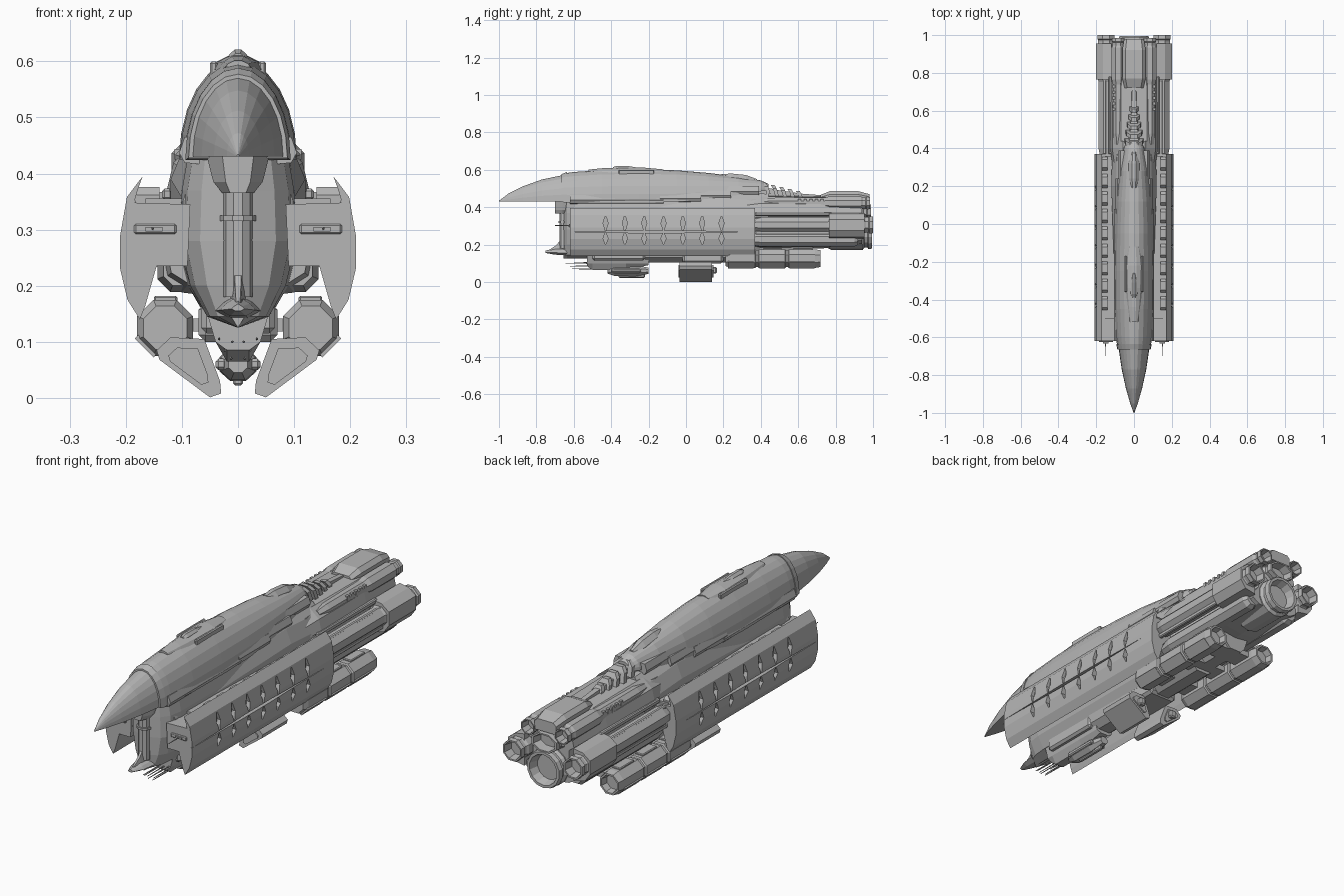
import bpy, bmesh, math

if "Cube" in bpy.data.objects:
    bpy.data.objects.remove(bpy.data.objects["Cube"])

grey = bpy.data.materials.new("hull grey")
grey.diffuse_color = (0.47, 0.47, 0.47, 1)
grey.use_nodes = True
grey.node_tree.nodes["Principled BSDF"].inputs["Base Color"].default_value = grey.diffuse_color


def mesh(name, verts, faces, mirror=False):
    bm = bmesh.new()
    vs = [bm.verts.new(v) for v in verts]
    for f in faces:
        bm.faces.new([vs[i] for i in f])
    bmesh.ops.remove_doubles(bm, verts=bm.verts, dist=1e-5)
    bmesh.ops.recalc_face_normals(bm, faces=bm.faces)
    me = bpy.data.meshes.new(name)
    bm.to_mesh(me)
    bm.free()
    me.materials.append(grey)
    ob = bpy.data.objects.new(name, me)
    bpy.context.collection.objects.link(ob)
    if mirror:
        ob.modifiers.new("mirror", 'MIRROR').use_mirror_merge = False
    return ob


def loft(name, rings, mirror=False):
    n, m = len(rings[0]), len(rings)
    verts = [p for r in rings for p in r]
    faces = [(k*n+i, k*n+(i+1) % n, (k+1)*n+(i+1) % n, (k+1)*n+i)
             for k in range(m-1) for i in range(n)]
    faces += [tuple(range(n)), tuple(range((m-1)*n, m*n))]
    return mesh(name, verts, faces, mirror)


def prism(name, prof, y0, y1, mirror=False):
    return loft(name, [[(x, y, z) for x, z in prof] for y in (y0, y1)], mirror)


def box(name, x0, x1, y0, y1, z0, z1, mirror=False, bevel=0.0):
    ob = prism(name, [(x0, z0), (x1, z0), (x1, z1), (x0, z1)], y0, y1, mirror)
    if bevel:
        b = ob.modifiers.new("bevel", 'BEVEL')
        b.width, b.segments = bevel, 1
    return ob


def tube(name, x, z, prof, n=8, mirror=False, sx=1.0, sz=1.0):
    rings = [[(x+sx*r*math.cos((i+.5)*2*math.pi/n), y, z+sz*r*math.sin((i+.5)*2*math.pi/n))
              for i in range(n)] for y, r in prof]
    return loft(name, rings, mirror)


def dome(name, stations, n=12):
    # half-ellipse sections: y, half width, bottom z, top z
    return loft(name, [[(w*math.cos(math.pi*i/n), y, zb+(zt-zb)*math.sin(math.pi*i/n))
                        for i in range(n+1)] for y, w, zb, zt in stations])


def both(half):
    return half + [(-x, z) for x, z in reversed(half) if x > 0]


# upper hull and nose
dome("nose_cone", [(-1, .002, .43, .434), (-.95, .02, .43, .472), (-.87, .043, .43, .512),
                   (-.77, .065, .43, .548), (-.64, .084, .43, .575)])
dome("upper_hull", [(-.655, .088, .425, .58), (-.6, .095, .425, .588), (-.45, .103, .425, .598),
                    (-.25, .105, .425, .602), (-.05, .102, .428, .597), (.12, .094, .445, .583),
                    (.28, .078, .465, .563), (.4, .055, .485, .543), (.44, .035, .49, .525)])
dome("seam_collar", [(-.665, .088, .428, .577), (-.635, .094, .424, .588)])

# layered armour lip below upper hull
for i, (y0, y1, x, z) in enumerate([(-.62, -.12, .095, .435), (-.14, .08, .095, .445),
                                    (.04, .24, .088, .46), (.2, .39, .072, .483)]):
    prism("armour_lip_%d" % i, [(x-.05, z-.02), (x, z-.016), (x+.01, z+.002), (x, z+.03),
                                (x-.05, z+.03)], y0, y1, True)

# inner shoulders under upper hull
sec = both([(.06, .50), (.095, .46), (.12, .40), (.12, .36)])
loft("shoulders", [[(x*s, y, z-d) for x, z in sec]
                   for y, s, d in ((-.58, .82, .05), (-.3, .85, .04), (.2, 1, .01), (.44, .95, .03))])

# central hull with sharp prow
sec = both([(0, .45), (.088, .44), (.1, .37), (.104, .28), (.085, .2), (.055, .145), (0, .125)])
loft("central_hull", [[(x*s, y, z) for x, z in sec]
                      for y, s in ((-.655, .22), (-.635, .65), (-.6, .9), (-.54, 1), (.35, 1.05), (.42, .9))])
# prow column, neck and beak
for nm, z0, z1, r in (("prow_column", .18, .40, .026), ("prow_collar", .315, .325, .032)):
    loft(nm, [[(r*math.cos(i*math.pi/5), -.652+r*math.sin(i*math.pi/5), z) for i in range(10)]
              for z in (z0, z1)])
loft("prow_neck", [[(x*s, y, z) for x, y in ((-.04, -.57), (-.04, -.66), (-.02, -.7), (.02, -.7),
                                             (.04, -.66), (.04, -.57))]
                   for z, s in ((.365, .7), (.385, 1.1), (.432, 1.4))])
loft("prow_beak", [[(x*s, y, .16+(z-.16)*s) for x, z in
                    ((0, .19), (.03, .172), (.045, .155), (.02, .14), (-.02, .14), (-.045, .155), (-.03, .172))]
                   for y, s in ((-.75, .25), (-.7, .7), (-.6, 1))])
loft("prow_blade", [[(-w, y, z0), (w, y, z0), (w*.4, y, z1), (-w*.4, y, z1)]
                    for y, w, z0, z1 in ((-.74, .008, .155, .165), (-.69, .013, .155, .2), (-.64, .018, .155, .27))])

# side armour shells with slit pattern
armour = prism("side_armour", [(.17, .395), (.198, .358), (.21, .29), (.21, .23), (.197, .175),
                               (.175, .14), (.165, .165), (.145, .235), (.09, .235), (.085, .345),
                               (.185, .348), (.18, .367)], -.62, .37)
slits = []


def slit(y, z, hy, hz):
    slits.append([(y-hy, z), (y-hy*.5, z-hz*.5), (y-hy*.2, z-hz), (y+hy*.2, z-hz), (y+hy*.5, z-hz*.5),
                  (y+hy, z), (y+hy*.2, z+hz), (y-hy*.2, z+hz)])


slit(-.16, .268, .47, .006)
for i in range(7):
    y = -.43+i*.1033
    slit(y, .232, .014, .029)
    slit(y, .313, .014, .038)
verts, faces = [], []
for s in slits:
    o = len(verts)
    verts += [(.19, y, z) for y, z in s] + [(.25, y, z) for y, z in s]
    faces += [tuple(range(o, o+8)), tuple(range(o+8, o+16))]
    faces += [(o+i, o+(i+1) % 8, o+8+(i+1) % 8, o+8+i) for i in range(8)]
cutter = mesh("slit_cutter", verts, faces)
cutter.hide_render = True
cutter.hide_set(True)
cut = armour.modifiers.new("slits", 'BOOLEAN')
cut.operation, cut.object, cut.solver = 'DIFFERENCE', cutter, 'EXACT'
armour.modifiers.new("mirror", 'MIRROR').use_mirror_merge = False

# scalloped shell tops, rails and front slots
for i in range(9):
    y = -.42+i*.0925
    loft("scallop_%d" % i, [[(.14, y-a, z), (.184, y-a, z), (.184-c, y+a, z), (.14, y+a, z)]
                            for a, z, c in ((.036, .343, 0), (.036, .362, 0), (.022, .376, .004))], True)
box("armour_rail", .10, .165, -.5, .36, .343, .355, True)
box("front_slot_frame", .11, .185, -.626, -.6, .292, .31, True, .003)
box("front_slot_bar", .135, .165, -.632, -.62, .297, .305, True)
tube("side_antenna", .152, .302, [(-.7, .0015), (-.62, .003)], 5, True)

# rear hull core, smooth upper back and rounded belly
sec = both([(0, .462), (.07, .458), (.115, .42), (.127, .37), (.10, .35), (.10, .28), (.14, .235),
            (.135, .21), (.10, .188), (0, .175)])
loft("rear_core", [[(x*s, y, .32+(z-.32)*s) for x, z in sec]
                   for y, s in ((.3, .88), (.4, 1), (.72, .97), (.94, .88))])


# engine bundles with recessed nozzles
def engine(name, x, z, r, y0, y1, n=8, mirror=True, sx=1.0, sz=1.0):
    tube(name + "_duct", x, z, [(y0, r*.6), (y0+.06, r*.82), (y1-.24, r*.82)], n, mirror, sx, sz)
    tube(name + "_nozzle", x, z, [(y1-.25, r*.8), (y1-.22, r), (y1-.05, r), (y1-.04, r*.86), (y1-.025, r*.86),
                                  (y1-.02, r*.97), (y1, r*.92), (y1, r*.78), (y1-.04, r*.65)], n, mirror, sx, sz)


engine("upper_engine", .083, .422, .038, .42, .985)
engine("side_engine", .148, .305, .052, .34, 1.0)
engine("main_engine", 0, .258, .086, .4, .995, 14, False)
engine("centre_engine", 0, .375, .055, .4, .99, 8, False, 1.3, .85)
for i, (x, z) in enumerate([(.165, .34), (.172, .265), (.135, .365)]):
    box("engine_rail_%d" % i, x-.018, x, .37, .78, z-.012, z+.008, True, .004)
prism("engine_cowl", [(.12, .37), (.165, .362), (.2, .335), (.2, .275), (.175, .24), (.12, .23)],
      .765, .955, True)
tube("lower_duct", .105, .228, [(.34, .03), (.4, .042), (.9, .042), (.92, .03)], 8, True)
for i in range(5):
    box("cowl_vent_%d" % i, .095, .113, .60+i*.03, .615+i*.03, .425, .444, True)

# rear dorsal block
sec = both([(.045, .486), (.062, .468), (.062, .42)])
loft("rear_dorsal_block", [[(x*s, y, .42+(z-.42)*h) for x, z in sec]
                           for y, s, h in ((.72, .8, .7), (.77, 1, 1), (.92, 1, 1), (.98, .85, .75))])

# dorsal spine with vertebrae
loft("spine", [[(-w, y, .43), (w, y, .43), (w*.7, y, z), (-w*.7, y, z)]
               for y, w, z in ((.38, .045, .515), (.5, .028, .49), (.62, .018, .472), (.75, .014, .462))])
for i in range(5):
    y, w, z = .42+i*.045, .05-i*.006, .53-i*.011
    loft("vertebra_%d" % i, [[(-a, y+d, h), (a, y+d, h), (a, y+d+.02, h), (-a, y+d+.02, h)]
                             for a, d, h in ((w, .012, z-.06), (w*.9, 0, z-.02), (w*.45, -.012, z))])

# bridge on top and aft hump
sec = both([(.3, 1), (.8, .55), (1, 0)])
for nm, st in (("bridge", ((-.52, .022, .59, .601), (-.44, .034, .585, .609), (-.34, .044, .585, .611),
                           (-.22, .048, .585, .611), (-.12, .03, .585, .602))),
               ("bridge_tower", ((-.39, .014, .6, .614), (-.37, .02, .6, .621), (-.31, .02, .6, .62), (-.26, .012, .6, .612))),
               ("aft_hump", ((.19, .024, .55, .576), (.24, .034, .54, .58), (.32, .034, .53, .572), (.38, .02, .52, .55)))):
    loft(nm, [[(x*w, y, a+(b-a)*z) for x, z in sec] for y, w, a, b in st])
box("bridge_fin", .036, .05, -.36, -.17, .57, .6, True, .004)

# keel blocks and belly
loft("forward_keel", [[(x, y, z) for x, z in both([(.058, .16), (.04, .1), (.02, b)])]
                      for y, b in ((-.53, .085), (-.5, .065), (-.32, .065), (-.2, .09))])
box("belly_plate", .02, .066, -.5, -.22, .115, .18, True, .01)
prism("belly_beam", both([(.075, .2), (.06, .13), (.03, .105)]), -.22, .46)
prism("aft_belly_beam", both([(.07, .2), (.05, .14), (.03, .118)]), .46, .68)
box("belly_step", -.07, .07, -.02, .2, .1, .17, False, .012)
tube("belly_turret", 0, .06, [(-.42, .018), (-.38, .034), (-.27, .036), (-.2, .02)], 8, False, 1, .9)
box("turret_fin", -.009, .009, -.36, -.22, .022, .06, False, .004)
box("turret_pod", .02, .04, -.4, -.24, .05, .07, True, .005)
for i, (x, z, y) in enumerate([(.01, .1, -.645), (.022, .085, -.62), (.034, .105, -.6), (.012, .07, -.61)]):
    tube("keel_antenna_%d" % i, x, z, [(y, .0015), (-.5, .003)], 5, True)

# belly claws
claw = [(.145, .085), (.12, .108), (.06, .105), (.032, .03), (.03, .008), (.05, .001), (.14, .068)]
prism("belly_claw", claw, -.035, .14, True)
prism("claw_panel", [(.09+(x-.09)*.62, .06+(z-.06)*.62) for x, z in claw], -.04, .146, True)
box("claw_connector", .07, .1, .13, .165, .045, .08, True, .006)

# lower outrigger pods
tube("outrigger_pod", .13, .125, [(.21, .042), (.235, .054), (.37, .054), (.375, .049), (.385, .049),
                                  (.39, .054), (.53, .054), (.535, .049), (.545, .049), (.55, .054),
                                  (.69, .054), (.72, .048), (.72, .04), (.69, .034)], 8, True)
for i, y in enumerate((.225, .393, .553)):
    prism("pod_plate_%d" % i, [(.184, .106), (.178, .112), (.145, .08), (.15, .072)], y, y+.135, True)
    box("pod_cap_%d" % i, .108, .15, y+.02, y+.12, .17, .182, True, .003)
for i, y in enumerate((.24, .42, .58)):
    box("pod_strut_%d" % i, .03, .1, y, y+.09, .118, .142, True)
